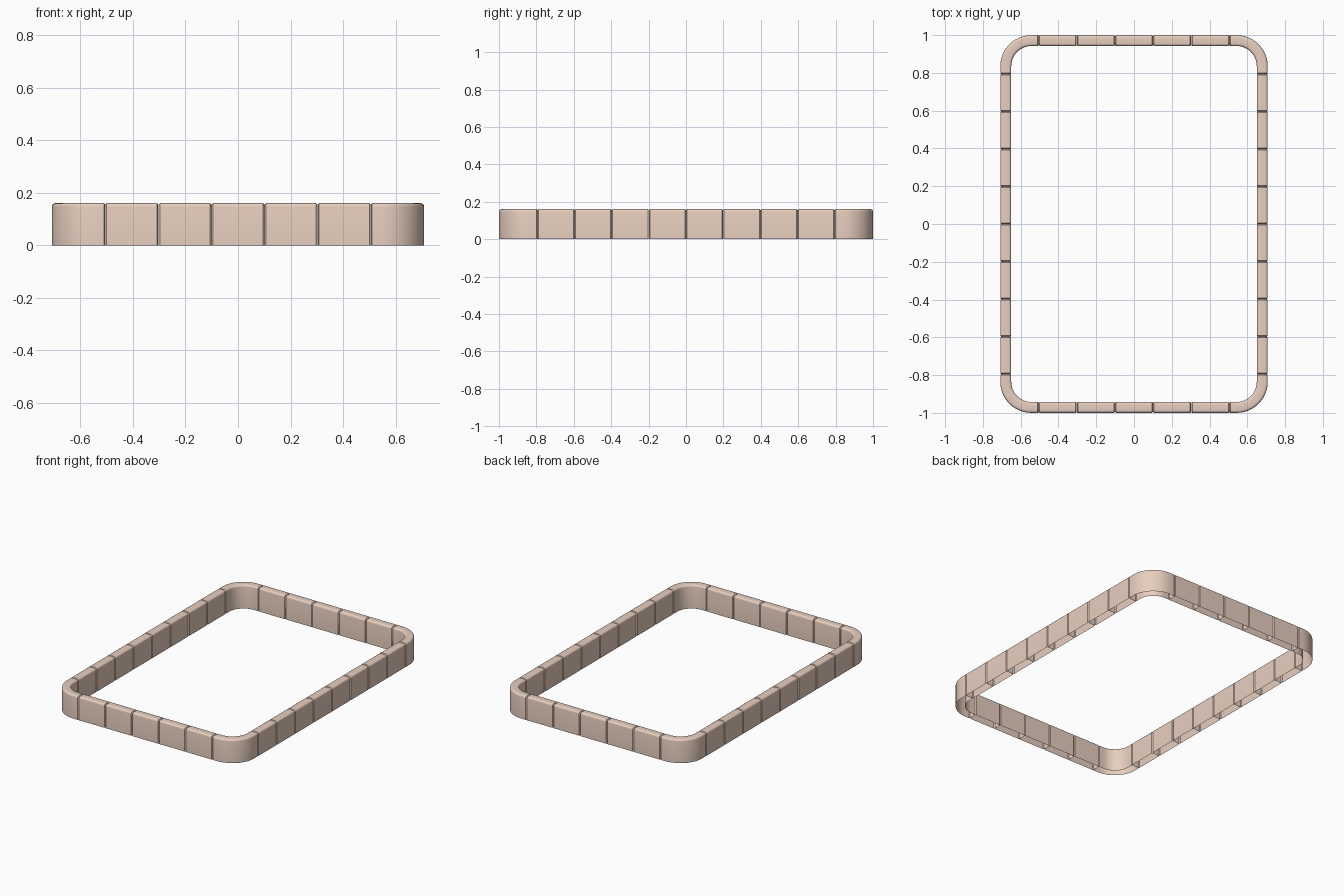
import bpy, bmesh, math
from mathutils import Vector

if "Cube" in bpy.data.objects:
    bpy.data.objects.remove(bpy.data.objects["Cube"])

HX, HY = 0.708, 1.0      # outer half sizes
T, H = 0.058, 0.16       # kerb thickness and height
JX, JY = 0.505, 0.795    # joints where the corners start
R = 0.165                # corner radius (outer)
TOP, END = 0.013, 0.005  # top rounding, end chamfer

mat = bpy.data.materials.new("kerb_stone")
mat.diffuse_color = (0.80, 0.62, 0.52, 1)
mat.use_nodes = True
mat.node_tree.nodes["Principled BSDF"].inputs["Base Color"].default_value = mat.diffuse_color


def section(inset):
    """Open-bottomed profile (offset, z) with rounded top edges."""
    w, h, n = T / 2 - inset, H - inset, 4
    pts = [(w, 0)]
    for side in (1, -1):
        arc = [(side * (w - TOP + TOP * math.cos(a)), h - TOP + TOP * math.sin(a))
               for a in (math.pi / 2 * k / n for k in range(n + 1))]
        pts += arc if side == 1 else arc[::-1]
    return pts + [(-w, 0)]


def sweep(name, stations):
    """Stations are (centre, outward normal, inset); ends are capped."""
    bm = bmesh.new()
    rings = []
    for c, nrm, inset in stations:
        rings.append([bm.verts.new((c.x + nrm.x * o, c.y + nrm.y * o, z))
                      for o, z in section(inset)])
    for a, b in zip(rings, rings[1:]):
        for k in range(len(a) - 1):
            bm.faces.new((a[k], a[k + 1], b[k + 1], b[k]))
    bm.faces.new(rings[0][::-1])
    bm.faces.new(rings[-1])
    # flip if the outer wall faces inward
    bm.normal_update()
    out = stations[0][1].to_3d()
    if sum(f.normal.dot(out) for f in rings[0][0].link_faces) < 0:
        bmesh.ops.reverse_faces(bm, faces=bm.faces[:])
    me = bpy.data.meshes.new(name)
    bm.to_mesh(me)
    bm.free()
    me.materials.append(mat)
    ob = bpy.data.objects.new(name, me)
    bpy.context.collection.objects.link(ob)
    bpy.ops.object.select_all(action='DESELECT')
    ob.select_set(True)
    bpy.context.view_layer.objects.active = ob
    bpy.ops.object.shade_smooth_by_angle(angle=math.radians(40))


def straight(name, a, b, nrm):
    d = (b - a).normalized()
    a, b = a + d * 0.0005, b - d * 0.0005
    sweep(name, [(a, nrm, END), (a + d * END, nrm, 0),
                 (b - d * END, nrm, 0), (b, nrm, END)])


# straight kerb blocks on all four sides
for s, word in ((-1, "front"), (1, "back")):
    y, n = s * (HY - T / 2), 5
    for i in range(n):
        x0, x1 = (-JX + 2 * JX * k / n for k in (i, i + 1))
        straight(f"{word}_block_{i + 1}", Vector((x0, y)), Vector((x1, y)), Vector((0, s)))
for s, word in ((-1, "left"), (1, "right")):
    x, n = s * (HX - T / 2), 8
    for i in range(n):
        y0, y1 = (-JY + 2 * JY * k / n for k in (i, i + 1))
        straight(f"{word}_block_{i + 1}", Vector((x, y0)), Vector((x, y1)), Vector((s, 0)))

# rounded corner blocks, mirrored to the four corners
for sx in (-1, 1):
    for sy in (-1, 1):
        ex, ey = HX - T / 2, HY - T / 2
        st = [((ex, JY), (1, 0), END), ((ex, JY + END), (1, 0), 0)]
        for k in range(13):
            a = math.pi / 2 * k / 12
            n = (math.cos(a), math.sin(a))
            r = R - T / 2
            st.append(((HX - R + r * n[0], HY - R + r * n[1]), n, 0))
        st += [((JX + END, ey), (0, 1), 0), ((JX, ey), (0, 1), END)]
        name = f"{'back' if sy > 0 else 'front'}_{'right' if sx > 0 else 'left'}_corner"
        sweep(name, [(Vector((c[0] * sx, c[1] * sy)), Vector((n[0] * sx, n[1] * sy)), i)
                     for c, n, i in st])
